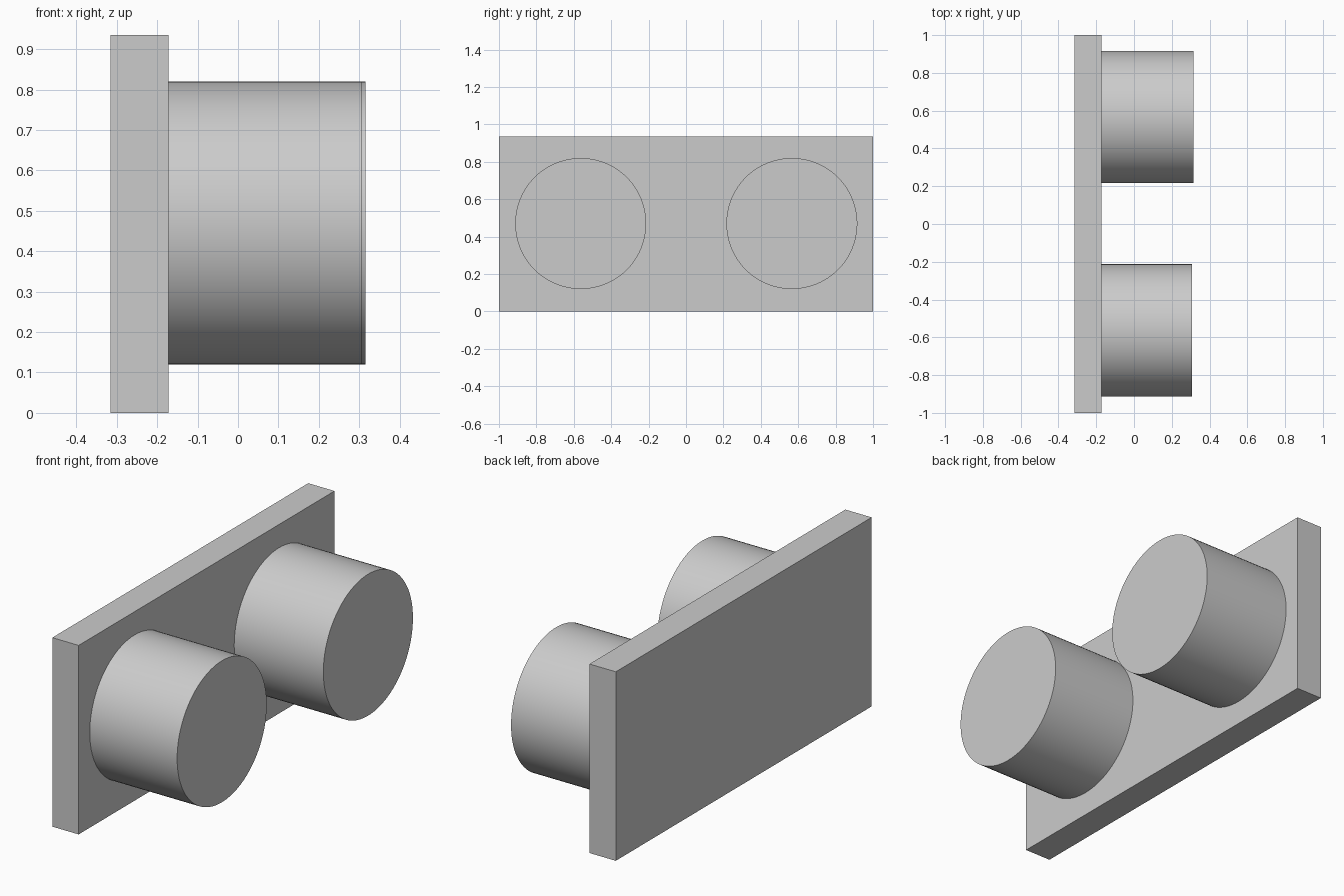
import bpy
import math

cube = bpy.data.objects.get("Cube")
if cube:
    bpy.data.objects.remove(cube, do_unlink=True)

grey = bpy.data.materials.new("light_grey")
grey.use_nodes = True
colour = (0.6, 0.6, 0.6, 1.0)
grey.diffuse_color = colour
grey.node_tree.nodes["Principled BSDF"].inputs["Base Color"].default_value = colour

HEIGHT = 0.935
BACK, FACE = -0.316, -0.172

# Upright backing plate
bpy.ops.mesh.primitive_cube_add(size=1, location=((BACK + FACE) / 2, 0, HEIGHT / 2))
plate = bpy.context.object
plate.name = "backing_plate"
plate.scale = (FACE - BACK, 2, HEIGHT)
bpy.ops.object.transform_apply(location=False, rotation=False, scale=True)
plate.data.materials.append(grey)


def add_peg(name, y, end):
    """Round peg standing out from the plate along +x."""
    bpy.ops.mesh.primitive_cylinder_add(
        vertices=96, radius=0.35, depth=end - FACE,
        location=((FACE + end) / 2, y, 0.47), rotation=(0, math.pi / 2, 0))
    peg = bpy.context.object
    peg.name = name
    peg.data.materials.append(grey)
    bpy.ops.object.shade_smooth_by_angle(angle=math.radians(30))


# The two pegs differ slightly in length
add_peg("front_peg", -0.563, 0.306)
add_peg("rear_peg", 0.566, 0.316)
